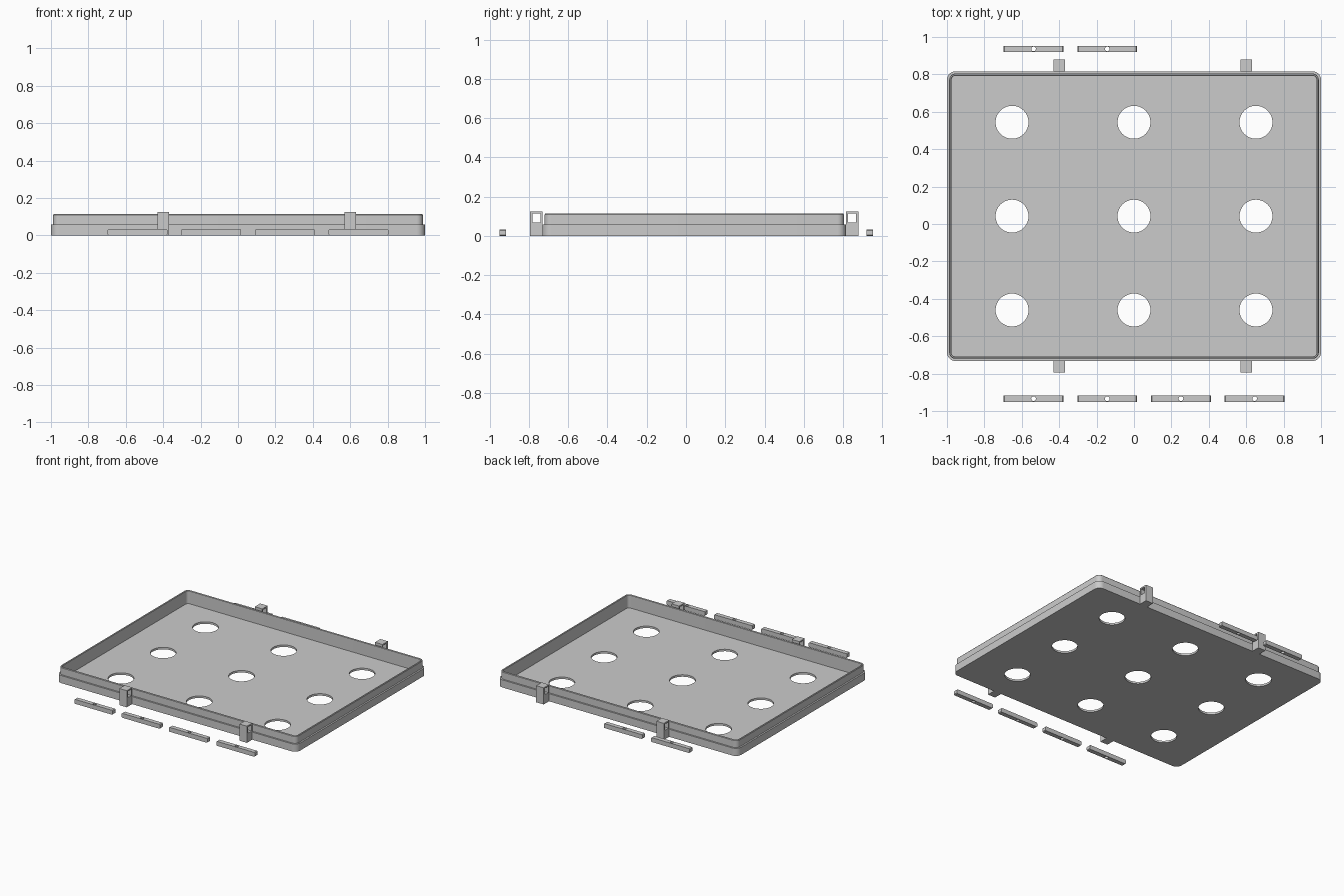
import bpy, bmesh, math
from mathutils import Matrix, Vector

cube = bpy.data.objects.get("Cube")
if cube:
    bpy.data.objects.remove(cube, do_unlink=True)

grey = bpy.data.materials.new("plain grey")
grey.use_nodes = True
grey.diffuse_color = (0.6, 0.6, 0.6, 1)
grey.node_tree.nodes["Principled BSDF"].inputs["Base Color"].default_value = (0.6, 0.6, 0.6, 1)

MID_Y = 0.042            # centre line of the tray


def finish(name, bm):
    bmesh.ops.recalc_face_normals(bm, faces=bm.faces)
    mesh = bpy.data.meshes.new(name)
    bm.to_mesh(mesh)
    bm.free()
    mesh.materials.append(grey)
    obj = bpy.data.objects.new(name, mesh)
    bpy.context.collection.objects.link(obj)
    return obj


def add_box(bm, centre, size):
    bmesh.ops.create_cube(bm, size=1, matrix=Matrix.Translation(centre) @ Matrix.Diagonal((*size, 1)))


def add_rod(bm, x, y, radius, sides):
    bmesh.ops.create_cone(bm, cap_ends=True, segments=sides, radius1=radius, radius2=radius,
                          depth=0.2, matrix=Matrix.Translation((x, y, 0)))


def cut(obj, bm):
    """Subtract the shapes in bm from obj."""
    cutter = finish("cutter", bm)
    cutter.hide_render = True
    mod = obj.modifiers.new("cut", "BOOLEAN")
    mod.operation, mod.solver, mod.object = "DIFFERENCE", "EXACT", cutter
    bpy.context.view_layer.objects.active = obj
    bpy.ops.object.modifier_apply(modifier=mod.name)
    bpy.data.objects.remove(cutter, do_unlink=True)


def smooth(obj):
    bpy.ops.object.select_all(action="DESELECT")
    obj.select_set(True)
    bpy.context.view_layer.objects.active = obj
    bpy.ops.object.shade_smooth_by_angle(angle=math.radians(30))


def rounded_ring(bm, inset, z):
    """Rounded rectangle of vertices, moved inwards by inset."""
    radius, steps, ring = 0.045, 8, []
    for corner, (sx, sy) in enumerate(((1, 1), (-1, 1), (-1, -1), (1, -1))):
        for i in range(steps + 1):
            a = math.pi / 2 * (corner + i / steps)
            r = radius - inset
            ring.append(bm.verts.new((sx * (1 - radius) + r * math.cos(a),
                                      MID_Y + sy * (0.774 - radius) + r * math.sin(a), z)))
    return ring


# Tray: stepped outer wall, thin rounded rim, flat floor
bm = bmesh.new()
profile = [(0, 0), (0, 0.057), (0.012, 0.057), (0.012, 0.109), (0.015, 0.113),
           (0.021, 0.113), (0.024, 0.11), (0.024, 0.015)]
rings = [rounded_ring(bm, inset, z) for inset, z in profile]
for low, high in zip(rings, rings[1:]):
    for i in range(len(low)):
        j = (i + 1) % len(low)
        bm.faces.new((low[i], low[j], high[j], high[i]))
bm.faces.new(rings[0])
bm.faces.new(rings[-1])
tray = finish("tray", bm)

# Round openings in the floor
bm = bmesh.new()
for x in (-0.652, 0, 0.652):
    for dy in (-0.502, 0, 0.502):
        add_rod(bm, x, MID_Y + dy, 0.088, 48)
cut(tray, bm)
smooth(tray)

# Clip posts on the long sides, with a window through the top
for side, y_name in ((-1, "front"), (1, "back")):
    for x, x_name in ((-0.4, "right"), (0.6, "left")):
        bm = bmesh.new()
        add_box(bm, (x, MID_Y + side * 0.805, 0.0625), (0.062, 0.064, 0.125))
        clip = finish(f"{y_name}_{x_name}_clip", bm)
        bm = bmesh.new()
        add_box(bm, (x, MID_Y + side * 0.803, 0.0915), (0.2, 0.042, 0.047))
        cut(clip, bm)

# Loose latch bars: bevelled ends and a pin hole in the middle
for row, y, count in (("front", -0.934, 4), ("back", 0.936, 2)):
    for n in range(count):
        x = -0.537 + n * 0.394
        bm = bmesh.new()
        add_box(bm, (x, y, 0.0165), (0.32, 0.033, 0.033))
        across = [e for e in bm.edges
                  if abs((e.verts[0].co - e.verts[1].co).normalized().dot(Vector((0, 1, 0)))) > 0.9]
        bmesh.ops.bevel(bm, geom=across, offset=0.005, segments=1, affect="EDGES")
        bar = finish(f"{row}_latch_bar_{n + 1}", bm)
        bm = bmesh.new()
        add_rod(bm, x, y, 0.0125, 20)
        cut(bar, bm)
        smooth(bar)
